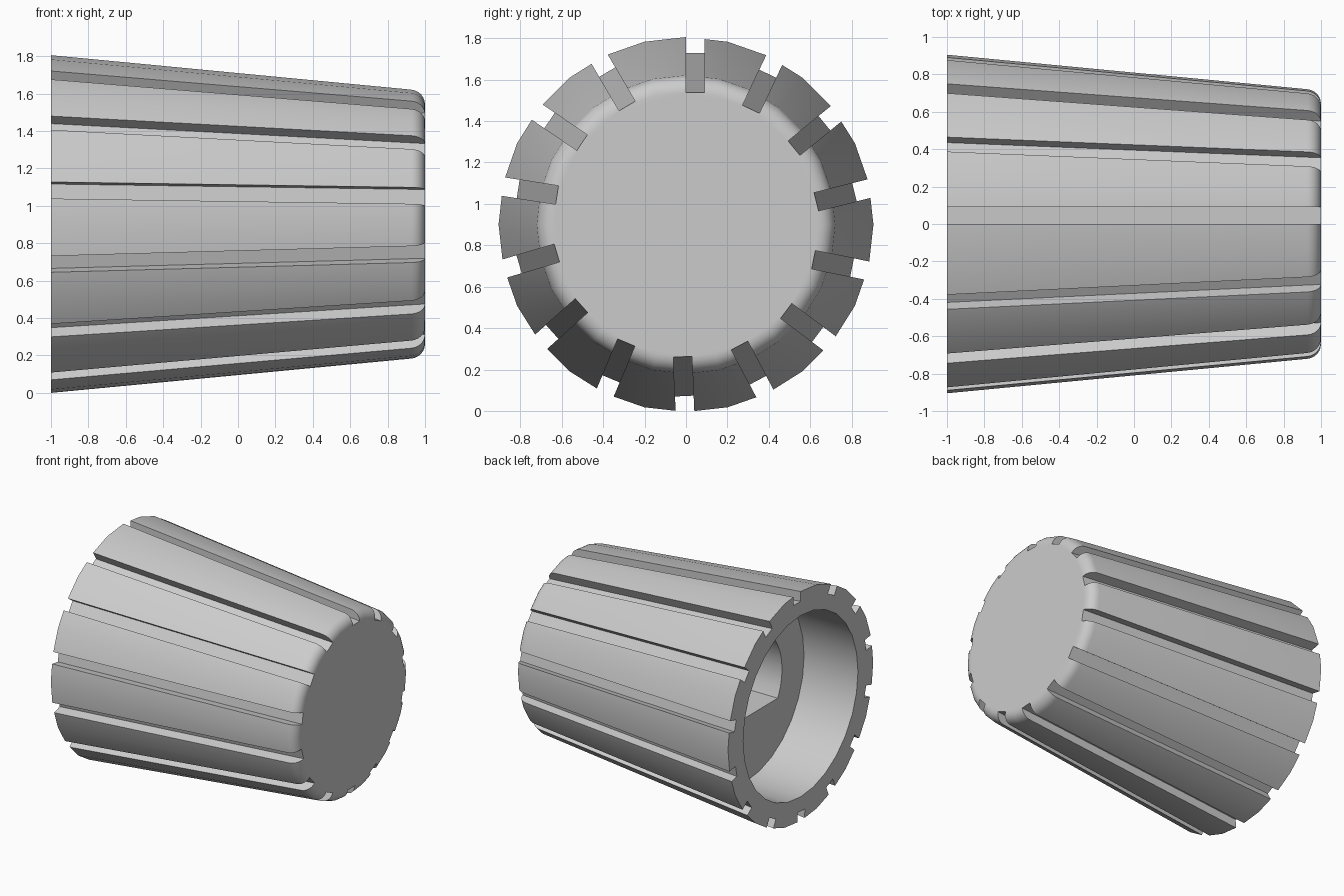
import bpy, bmesh, math
from mathutils import Matrix, Vector

cube = bpy.data.objects.get("Cube")
if cube:
    bpy.data.objects.remove(cube, do_unlink=True)

SIDES = 28            # facets around the knob
AXIS_Z = 0.9          # height of the knob's axis
GROOVES, STEP = 14, math.radians(25.35)

grey = bpy.data.materials.new("plain_grey")
grey.use_nodes = True
colour = (0.6, 0.6, 0.6, 1)
grey.diffuse_color = colour
grey.node_tree.nodes["Principled BSDF"].inputs["Base Color"].default_value = colour


def make_object(name, bm):
    bmesh.ops.recalc_face_normals(bm, faces=bm.faces)
    mesh = bpy.data.meshes.new(name)
    bm.to_mesh(mesh)
    bm.free()
    mesh.materials.append(grey)
    obj = bpy.data.objects.new(name, mesh)
    obj.location.z = AXIS_Z
    bpy.context.collection.objects.link(obj)
    return obj


def extrude_profile(bm, points, offset):
    """Closed solid from a flat outline pushed along offset."""
    base = bm.faces.new([bm.verts.new(p) for p in points])
    out = bmesh.ops.extrude_face_region(bm, geom=[base], use_keep_orig=True)
    verts = [g for g in out["geom"] if isinstance(g, bmesh.types.BMVert)]
    bmesh.ops.translate(bm, verts=verts, vec=offset)
    return list({v for v in base.verts} | set(verts))


# Body: (x, radius) profile from bore floor, round the rim, over the cone to the cap
BORE_FLOOR = -0.53
profile = [(BORE_FLOOR, 0.715), (-1, 0.715), (-1, 0.905)]
for i in range(7):
    a = math.radians(5 + 85 * i / 6)
    profile.append((0.92 + 0.08 * math.sin(a), 0.641 + 0.08 * math.cos(a)))
bm = bmesh.new()
rings = []
for x, r in profile:
    rings.append([bm.verts.new((x, r * math.sin(t), r * math.cos(t)))
                  for t in (math.tau * k / SIDES for k in range(SIDES))])
for a, b in zip(rings, rings[1:]):
    for k in range(SIDES):
        n = (k + 1) % SIDES
        bm.faces.new((a[k], a[n], b[n], b[k]))
bm.faces.new(rings[0])
bm.faces.new(rings[-1])
knob = make_object("knob_body", bm)

# Grip grooves: slanted bars following the cone, one edge on the radius
bm = bmesh.new()
for i in range(GROOVES):
    side = [(-1.2, 0, 0.846), (1.2, 0, 0.618), (1.2, 0, 1.1), (-1.2, 0, 1.1)]
    verts = extrude_profile(bm, side, Vector((0, 0.09, 0)))
    bmesh.ops.rotate(bm, verts=verts, matrix=Matrix.Rotation(-i * STEP, 3, 'X'))
groove_cutter = make_object("groove_cutter", bm)

# Shaft socket: D-shaped hole with a flat underside
bm = bmesh.new()
R, FLAT = 0.44, -0.21
start = math.asin(FLAT / R)
outline = []
for k in range(25):
    t = start + (math.pi - 2 * start) * k / 24
    outline.append((BORE_FLOOR - 0.2, R * math.cos(t), R * math.sin(t)))
extrude_profile(bm, outline, Vector((1.2, 0, 0)))
socket_cutter = make_object("socket_cutter", bm)

# Cut, then discard the cutters
bpy.context.view_layer.objects.active = knob
knob.select_set(True)
for cutter in (groove_cutter, socket_cutter):
    cutter.hide_render = True
    mod = knob.modifiers.new(cutter.name, 'BOOLEAN')
    mod.operation, mod.solver, mod.object = 'DIFFERENCE', 'EXACT', cutter
    bpy.ops.object.modifier_apply(modifier=mod.name)
    bpy.data.objects.remove(cutter, do_unlink=True)

bpy.ops.object.select_all(action='DESELECT')
knob.select_set(True)
bpy.ops.object.shade_smooth_by_angle(angle=math.radians(30))
